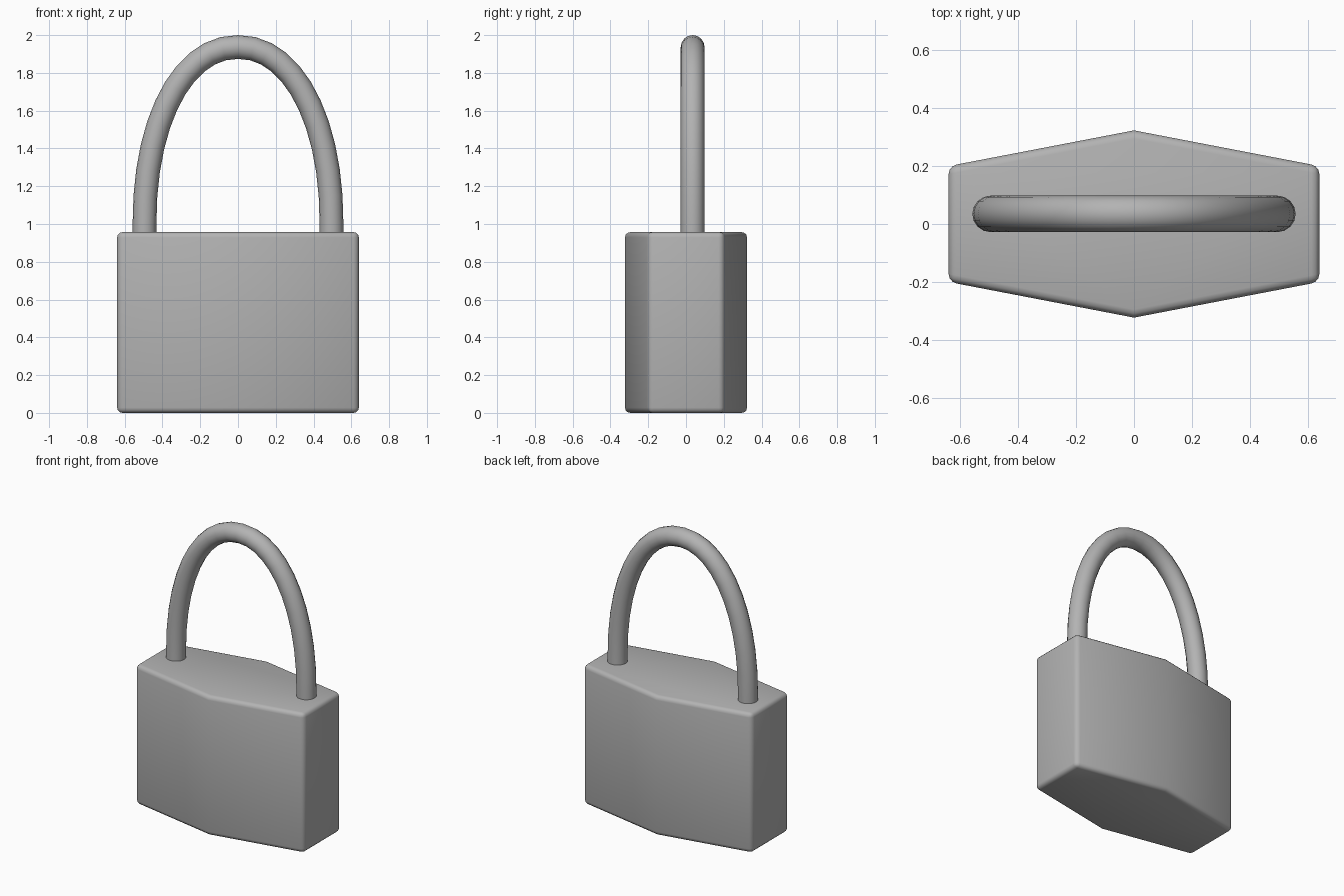
import bpy, bmesh, math

if "Cube" in bpy.data.objects:
    bpy.data.objects.remove(bpy.data.objects["Cube"])

grey = bpy.data.materials.new("steel grey")
grey.diffuse_color = (0.45, 0.45, 0.45, 1)
grey.use_nodes = True
grey.node_tree.nodes["Principled BSDF"].inputs["Base Color"].default_value = grey.diffuse_color


def add_object(name, bm):
    bmesh.ops.recalc_face_normals(bm, faces=bm.faces)
    mesh = bpy.data.meshes.new(name)
    bm.to_mesh(mesh)
    bm.free()
    mesh.materials.append(grey)
    obj = bpy.data.objects.new(name, mesh)
    bpy.context.collection.objects.link(obj)
    return obj


def smooth(obj, degrees):
    bpy.ops.object.select_all(action='DESELECT')
    obj.select_set(True)
    bpy.context.view_layer.objects.active = obj
    bpy.ops.object.shade_smooth_by_angle(angle=math.radians(degrees))


# Lock body: six-sided prism with softened edges
outline = [(0.64, -0.2), (0.64, 0.2), (0, 0.323), (-0.64, 0.2), (-0.64, -0.2), (0, -0.323)]
bm = bmesh.new()
base = bm.faces.new([bm.verts.new((x, y, 0)) for x, y in outline])
top = bmesh.ops.extrude_face_region(bm, geom=[base])["geom"]
bmesh.ops.translate(bm, vec=(0, 0, 0.957),
                    verts=[v for v in top if isinstance(v, bmesh.types.BMVert)])
bm.normal_update()
sharp = [e for e in bm.edges if e.calc_face_angle(0) > math.radians(40)]
bmesh.ops.bevel(bm, geom=sharp, offset=0.028, segments=3, profile=0.5, affect='EDGES')
smooth(add_object("lock_body", bm), 35)

# Shackle: round bar swept along a tall arch
R, SIDES, STEPS = 0.063, 16, 22
HALF_WIDTH, FOOT, HEIGHT, Y, POWER = 0.495, 1.0, 0.937, 0.035, 2 / 2.12
path = [(HALF_WIDTH, 0.9)]
for i in range(STEPS + 1):
    a = math.pi * i / STEPS
    c, s = math.cos(a), max(math.sin(a), 0)
    path.append((math.copysign(abs(c) ** POWER, c) * HALF_WIDTH, FOOT + HEIGHT * s ** POWER))
path.append((-HALF_WIDTH, 0.9))

bm = bmesh.new()
rings = []
for i, (x, z) in enumerate(path):
    x0, z0 = path[max(i - 1, 0)]
    x1, z1 = path[min(i + 1, len(path) - 1)]
    length = math.hypot(x1 - x0, z1 - z0)
    nx, nz = (z1 - z0) / length, -(x1 - x0) / length
    ring = []
    for k in range(SIDES):
        t = 2 * math.pi * k / SIDES
        r = R * math.cos(t)
        ring.append(bm.verts.new((x + nx * r, Y + R * math.sin(t), z + nz * r)))
    rings.append(ring)
for a, b in zip(rings, rings[1:]):
    for k in range(SIDES):
        n = (k + 1) % SIDES
        bm.faces.new((a[k], a[n], b[n], b[k]))
bm.faces.new(rings[0])
bm.faces.new(rings[-1])
smooth(add_object("shackle", bm), 40)
